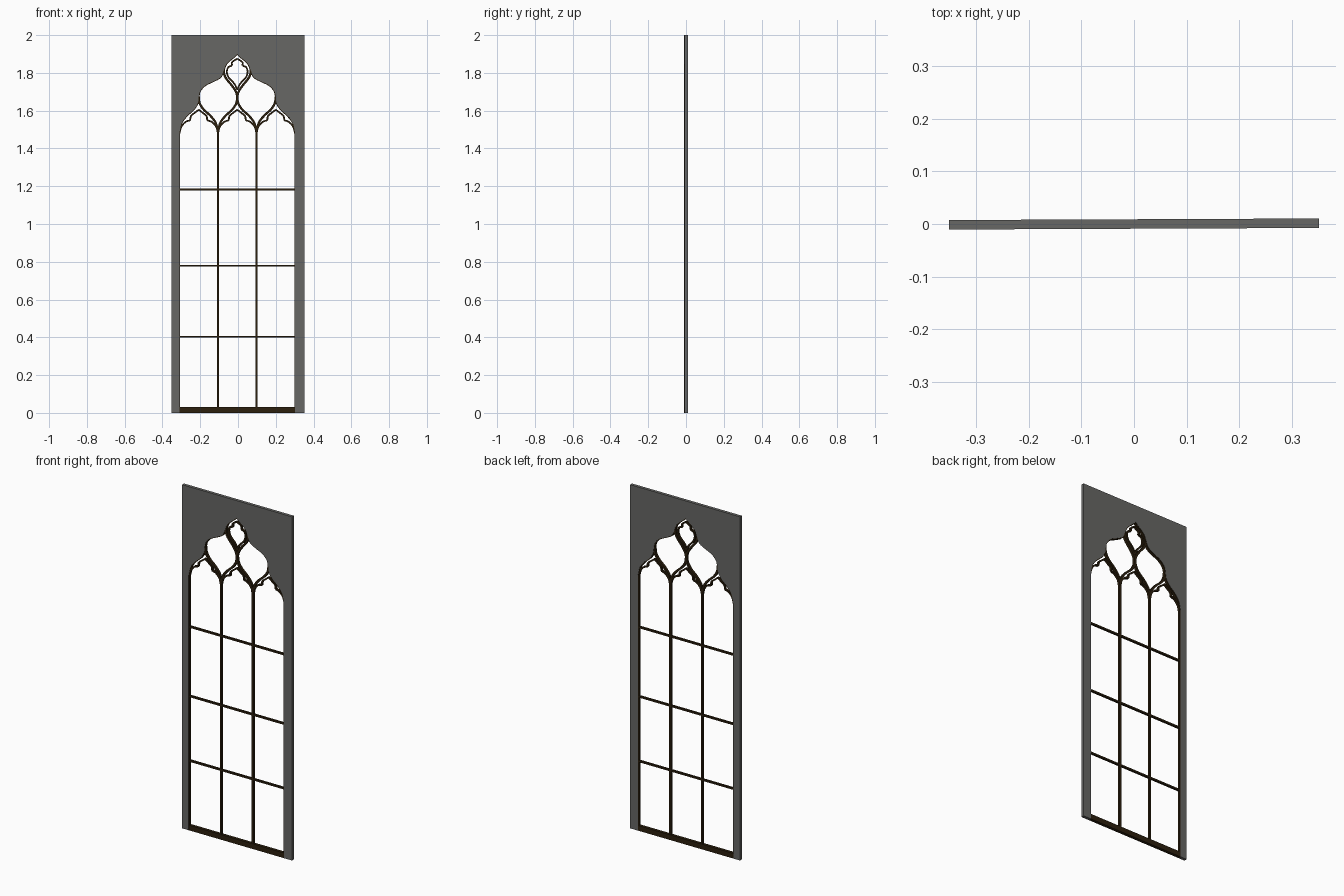
import bpy, bmesh, math
from mathutils import Vector

if "Cube" in bpy.data.objects:
    bpy.data.objects.remove(bpy.data.objects["Cube"])

CX = -0.004          # window axis
TILT = 0.0043        # panel is turned very slightly
P = 0.102            # half a light's width


def material(name, rgb):
    m = bpy.data.materials.new(name)
    m.diffuse_color = (*rgb, 1)
    m.use_nodes = True
    m.node_tree.nodes["Principled BSDF"].inputs["Base Color"].default_value = m.diffuse_color
    return m


STONE = material("grey stone", (0.135, 0.135, 0.13))
BROWN = material("dark brown", (0.025, 0.014, 0.004))


def smooth(pts, n=5):
    """Catmull-Rom curve through the given points."""
    p = [Vector(q) for q in pts]
    p = [2 * p[0] - p[1]] + p + [2 * p[-1] - p[-2]]
    out = []
    for a, b, c, d in zip(p, p[1:], p[2:], p[3:]):
        for i in range(n):
            t = i / n
            out.append(0.5 * (2 * b + (c - a) * t + (2 * a - 5 * b + 4 * c - d) * t * t
                              + (3 * b - a - 3 * c + d) * t ** 3))
    return out + [p[-2]]


def place(pts, dx=0, side=1):
    return [Vector((dx + side * q[0], q[1])) for q in pts]


def ribbon(bm, pts, width, depth):
    """Flat bar of rectangular section following a path in the window plane."""
    rings = []
    for i, p in enumerate(pts):
        a, b = pts[max(i - 1, 0)], pts[min(i + 1, len(pts) - 1)]
        d = (Vector(b) - Vector(a)).normalized()
        n = Vector((-d.y, d.x)) * width / 2
        rings.append([bm.verts.new((CX + p[0] + s * n.x, y * depth / 2, p[1] + s * n.y))
                      for s, y in ((1, -1), (1, 1), (-1, 1), (-1, -1))])
    for r, q in zip(rings, rings[1:]):
        for k in range(4):
            bm.faces.new((r[k], r[(k + 1) % 4], q[(k + 1) % 4], q[k]))
    bm.faces.new(rings[0])
    bm.faces.new(rings[-1][::-1])


def finish(bm, name, mats):
    bmesh.ops.recalc_face_normals(bm, faces=bm.faces)
    me = bpy.data.meshes.new(name)
    bm.to_mesh(me)
    bm.free()
    for m in mats:
        me.materials.append(m)
    ob = bpy.data.objects.new(name, me)
    ob.rotation_euler.z = TILT
    bpy.context.collection.objects.link(ob)
    return ob


def bars(name, paths, width, depth):
    bm = bmesh.new()
    for path in paths:
        ribbon(bm, path, width, depth)
    return finish(bm, name, [BROWN])


# shared tracery curves, drawn for the right-hand side
ogee = smooth([(0, 1.485), (0.012, 1.535), (0.04, 1.573), (0.075, 1.605),
               (0.097, 1.64), (0.102, 1.675)])
shoulder = smooth([(2 * P, 1.675), (0.196, 1.705), (0.168, 1.735), (0.123, 1.757),
                   (0.088, 1.778), (0.071, 1.815), (0.06, 1.843), (0.04, 1.865),
                   (0.015, 1.885), (0, 1.90)])
inner = smooth([(0, 1.675), (0.008, 1.702), (0.03, 1.735), (0.055, 1.765),
                (0.068, 1.79), (0.071, 1.815)])
foil_low = smooth([(P, 1.48), (0.092, 1.515), (0.07, 1.54), (0.045, 1.549)])
foil_top = smooth([(0.045, 1.549), (0.041, 1.572), (0.022, 1.588), (0, 1.605)])
eye_low = smooth([(0, 1.71), (0.015, 1.742), (0.045, 1.775), (0.055, 1.805),
                  (0.047, 1.83), (0.028, 1.838)])
eye_top = smooth([(0.028, 1.838), (0.026, 1.858), (0, 1.875)])

# wall panel with the arched opening cut from its foot
right = [Vector((3 * P, 0))] + place(ogee, 3 * P, -1) + shoulder[1:]
opening = right + place(right[:-1], 0, -1)[::-1]
outline = [(CX + q.x, q.y) for q in opening] + [(-0.352, 0), (-0.352, 2), (0.352, 2), (0.352, 0)]
bm = bmesh.new()
front = bm.faces.new([bm.verts.new((x, -0.009, z)) for x, z in outline])
back = bmesh.ops.extrude_face_region(bm, geom=[front], use_keep_orig=True)
bmesh.ops.translate(bm, vec=(0, 0.018, 0),
                    verts=[g for g in back["geom"] if isinstance(g, bmesh.types.BMVert)])
for f in bm.faces:     # reveal of the opening is dark, the rest is stone
    c = f.calc_center_median()
    if len(f.verts) == 4 and abs(c.x) < 0.32 and 0.001 < c.z < 1.95:
        f.material_index = 1
finish(bm, "wall_panel", [STONE, BROWN])

# edge moulding, mullions, saddle bars and sill
bars("opening_moulding", [opening], 0.008, 0.014)
bars("mullions", [[(s * P, 0.02), (s * P, 1.5)] for s in (-1, 1)], 0.011, 0.014)
bars("saddle_bars", [[(-3 * P, z), (3 * P, z)] for z in (0.403, 0.779, 1.183)], 0.01, 0.012)
bars("sill", [[(-3 * P, 0.015), (3 * P, 0.015)]], 0.03, 0.0176)

# ogee cells branching from the mullions
cells = [place(ogee, m * P, s) for m in (-1, 1) for s in (-1, 1)]
cells += [place(inner, 0, s) for s in (-1, 1)]
bars("ogee_tracery", cells, 0.012, 0.015)

# cusped heads of the three lights
heads = [place(c, k * 2 * P, s) for c in (foil_low, foil_top) for k in (-1, 0, 1) for s in (-1, 1)]
bars("cusped_heads", heads, 0.009, 0.013)

# cusped eye in the topmost cell
bars("top_eye", [place(c, 0, s) for c in (eye_low, eye_top) for s in (-1, 1)], 0.009, 0.013)
